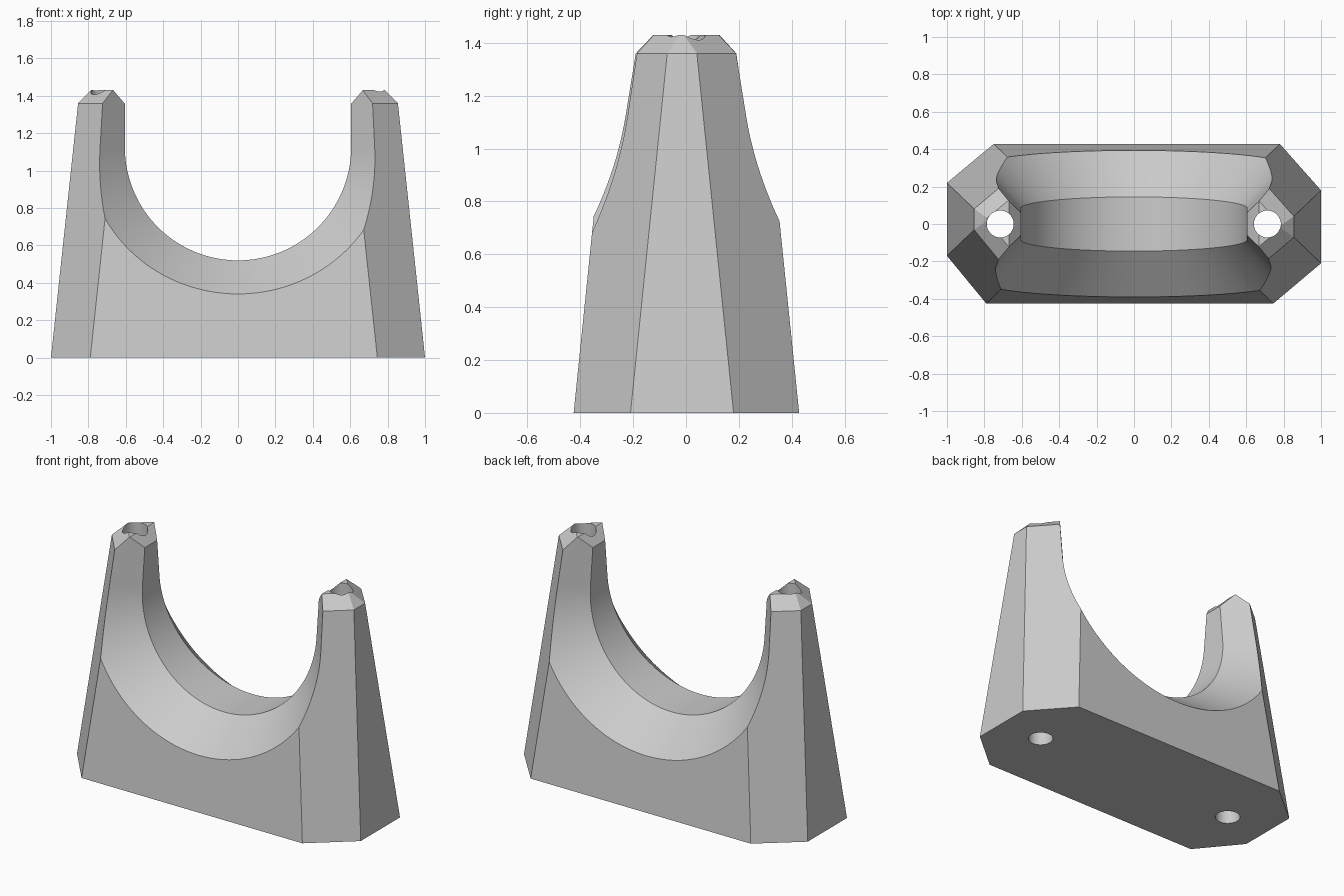
import bpy, bmesh, math
from mathutils import Vector

old = bpy.data.objects.get("Cube")
if old:
    bpy.data.objects.remove(old, do_unlink=True)

grey = bpy.data.materials.new("light_grey")
grey.use_nodes = True
grey.diffuse_color = (0.6, 0.6, 0.6, 1)
grey.node_tree.nodes["Principled BSDF"].inputs["Base Color"].default_value = (0.6, 0.6, 0.6, 1)


def loft(name, rings):
    """Closed solid skinned through a list of equal-length rings, facing outwards."""
    bm = bmesh.new()
    loops = [[bm.verts.new(p) for p in ring] for ring in rings]
    n = len(loops[0])
    for a, b in zip(loops, loops[1:]):
        for i in range(n):
            j = (i + 1) % n
            bm.faces.new((a[i], a[j], b[j], b[i]))
    bm.faces.new(loops[0][::-1])
    bm.faces.new(loops[-1])
    bm.normal_update()
    if bm.calc_volume(signed=True) < 0:
        bmesh.ops.reverse_faces(bm, faces=bm.faces[:])
    mesh = bpy.data.meshes.new(name)
    bm.to_mesh(mesh)
    bm.free()
    mesh.materials.append(grey)
    obj = bpy.data.objects.new(name, mesh)
    bpy.context.scene.collection.objects.link(obj)
    return obj


def measure(mesh):
    """Signed volume and height of a mesh."""
    bm = bmesh.new()
    bm.from_mesh(mesh)
    volume = bm.calc_volume(signed=True)
    bm.free()
    return volume, max((v.co.z for v in mesh.vertices), default=0)


def cut(target, cutter):
    """Subtract a cutter with the first solver that gives a sound solid, then discard it."""
    cutter.hide_render = True
    mod = target.modifiers.new("cut", 'BOOLEAN')
    mod.operation = 'DIFFERENCE'
    mod.object = cutter
    result = target.data
    volume, height = measure(result)
    for solver in ('EXACT', 'MANIFOLD', 'FLOAT'):
        mod.solver = solver
        bpy.context.view_layer.update()
        graph = bpy.context.evaluated_depsgraph_get()
        trial = bpy.data.meshes.new_from_object(target.evaluated_get(graph), depsgraph=graph)
        new_volume, new_height = measure(trial)
        if 0 < new_volume < volume - 0.0001 and new_height < height + 0.001:
            result = trial
            break
    target.modifiers.remove(mod)
    target.data = result
    bpy.data.objects.remove(cutter, do_unlink=True)


# Tapered eight-sided block with chamfered top
footprint = [(-0.79, -0.425), (0.745, -0.425), (1, -0.21), (1, 0.18),
             (0.78, 0.428), (-0.75, 0.428), (-1, 0.22), (-1, -0.17)]


def section(z, dx, dy):
    return [(x - math.copysign(dx, x), y - math.copysign(dy, y), z) for x, y in footprint]


cradle = loft("cradle_block", [section(0, 0, 0), section(1.36, 0.145, 0.139),
                               section(1.43, 0.215, 0.188)])

# Vertical bolt holes, one through each post
SIDES = 40
for x in (-0.715, 0.713):
    angles = [(i + 0.5) * math.tau / SIDES for i in range(SIDES)]
    circle = [(x + 0.072 * math.cos(a), 0.072 * math.sin(a)) for a in angles]
    cut(cradle, loft("hole_cutter", [[(px, py, z) for px, py in circle] for z in (-0.2, 1.6)]))

# U-shaped saddle: straight in the middle, flared towards both faces
CENTRE, RADIUS, TOP, STEPS = 1.125, 0.605, 1.7, 72


def u_path(rx, rz):
    arc = [math.pi * (1 + i / STEPS) for i in range(STEPS + 1)]
    curve = [(rx * math.cos(a), CENTRE + rz * math.sin(a)) for a in arc]
    return [(-rx, TOP)] + curve + [(rx, TOP)]


def saddle_ring(side, t):
    ring = []
    for (xi, zi), (xo, zo) in zip(u_path(RADIUS, RADIUS), u_path(0.815, 0.785)):
        inner = Vector((xi, side * (0.197 - 0.1 * zi), zi))
        outer = Vector((xo, side * (0.425 - 0.1 * zo), zo))
        ring.append(inner.lerp(outer, t))
    return ring


cut(cradle, loft("saddle_cutter", [saddle_ring(-1, 1.35), saddle_ring(-1, 0),
                                   saddle_ring(1, 0), saddle_ring(1, 1.35)]))

# Sloped lead-in on the inner top edges
wedge = [(-0.547, 1.29), (0.547, 1.29), (0.787, 1.57), (-0.787, 1.57)]
cut(cradle, loft("lead_in_cutter", [[(x, y, z) for x, z in wedge] for y in (-0.6, 0.6)]))

# Smooth the curved surfaces, keep edges sharp
bpy.ops.object.select_all(action='DESELECT')
cradle.select_set(True)
bpy.context.view_layer.objects.active = cradle
bpy.ops.object.shade_smooth_by_angle(angle=math.radians(15))
